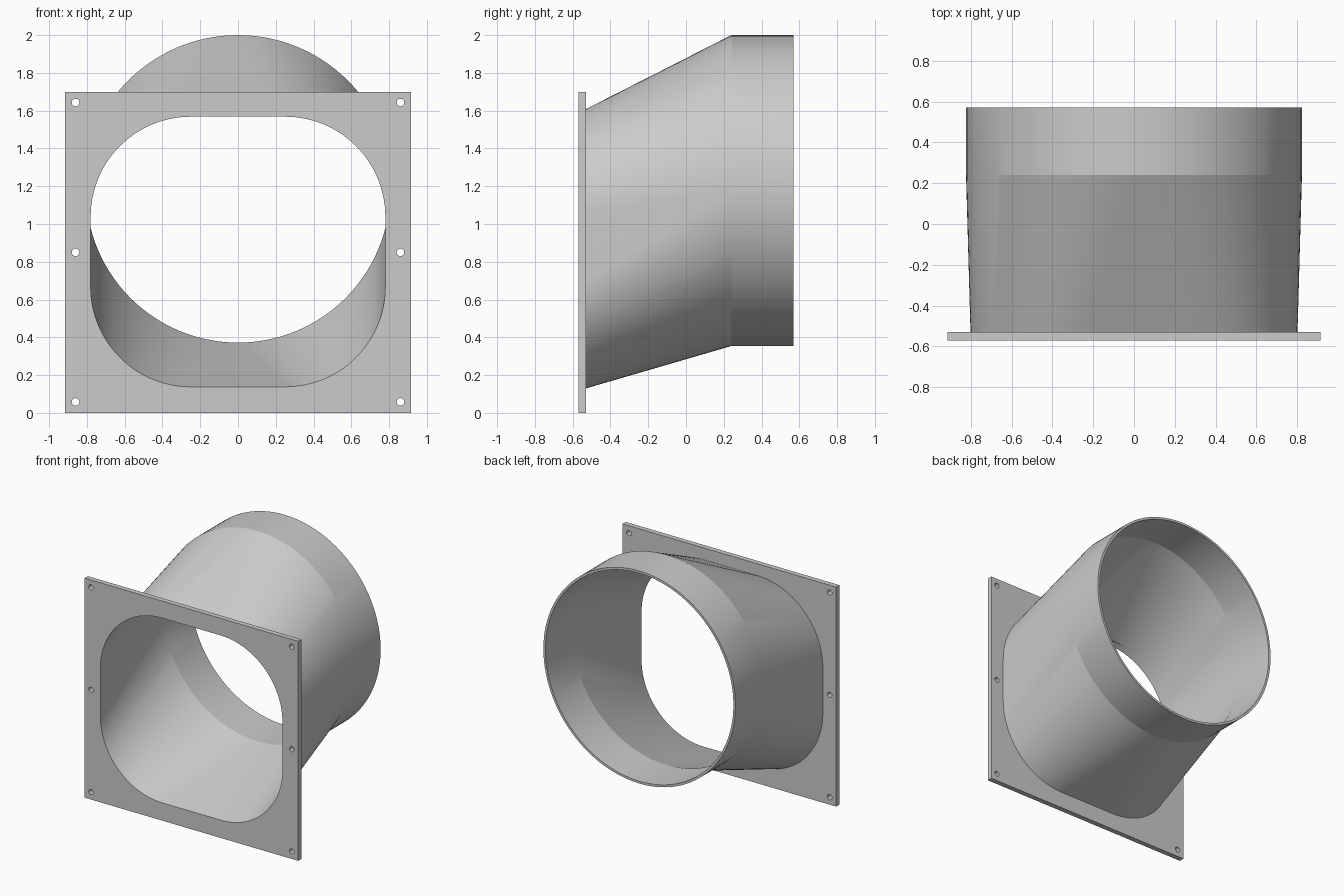
import bpy, bmesh
from math import pi, sin, cos, radians

if "Cube" in bpy.data.objects:
    bpy.data.objects.remove(bpy.data.objects["Cube"])

grey = bpy.data.materials.new("sheet metal grey")
grey.use_nodes = True
GREY = (0.6, 0.6, 0.6, 1)
grey.diffuse_color = GREY
grey.node_tree.nodes["Principled BSDF"].inputs["Base Color"].default_value = GREY

FRONT, KINK, BACK = -0.57, 0.24, 0.57
PLATE_THICK = 0.04
OPEN_Z, ROUND_Z = 0.853, 1.177
STEPS = 28                      # segments per quarter turn


def rounded_outline(flat_x, flat_z, radius, centre_z, centre_x=0):
    """Closed (x, z) outline: four quarter arcs joined by straight sides."""
    points = []
    for corner, (sx, sz) in enumerate([(1, 1), (-1, 1), (-1, -1), (1, -1)]):
        for i in range(STEPS + 1):
            a = (corner + i / STEPS) * pi / 2
            points.append((centre_x + sx * flat_x + radius * cos(a),
                           centre_z + sz * flat_z + radius * sin(a)))
    return points


def finish(obj):
    bpy.ops.object.select_all(action='DESELECT')
    obj.select_set(True)
    bpy.context.view_layer.objects.active = obj
    bpy.ops.object.shade_smooth_by_angle(angle=radians(10))


def make_duct():
    """Thin wall running from the rounded opening to the round collar."""
    def opening(r):
        return rounded_outline(0.25, 0.185, r, OPEN_Z)

    def circle(r):
        return rounded_outline(0, 0, r, ROUND_Z)

    rings = [(opening(0.55), FRONT), (circle(0.823), KINK), (circle(0.823), BACK),
             (circle(0.805), BACK), (circle(0.805), KINK), (opening(0.53), FRONT)]
    bm = bmesh.new()
    loops = [[bm.verts.new((x, y, z)) for x, z in pts] for pts, y in rings]
    count = len(loops[0])
    for k, a in enumerate(loops):
        b = loops[(k + 1) % len(loops)]
        for i in range(count):
            j = (i + 1) % count
            bm.faces.new((a[i], a[j], b[j], b[i]))
    # doubled points on the circles merge, leaving flat triangles on each side
    bmesh.ops.remove_doubles(bm, verts=bm.verts, dist=1e-5)
    bmesh.ops.recalc_face_normals(bm, faces=bm.faces)
    mesh = bpy.data.meshes.new("duct_transition")
    bm.to_mesh(mesh)
    bm.free()
    mesh.materials.append(grey)
    obj = bpy.data.objects.new("duct_transition", mesh)
    bpy.context.collection.objects.link(obj)
    finish(obj)


def make_flange():
    """Flat plate with the duct opening and six screw holes."""
    curve = bpy.data.curves.new("flange_plate", 'CURVE')
    curve.dimensions = '2D'
    curve.fill_mode = 'BOTH'
    curve.extrude = PLATE_THICK / 2
    outlines = [[(-0.915, 0), (0.915, 0), (0.915, 1.7), (-0.915, 1.7)],
                rounded_outline(0.25, 0.184, 0.543, 0.858)]
    for x in (-0.86, 0.86):
        for z in (0.058, 0.85, 1.643):
            outlines.append(rounded_outline(0, 0, 0.02, z, x)[::4])
    for pts in outlines:
        spline = curve.splines.new('POLY')
        spline.points.add(len(pts) - 1)
        for p, (x, z) in zip(spline.points, pts):
            p.co = (x, z, 0, 1)
        spline.use_cyclic_u = True
    curve.materials.append(grey)
    obj = bpy.data.objects.new("flange_plate", curve)
    bpy.context.collection.objects.link(obj)
    obj.location.y = FRONT + PLATE_THICK / 2
    obj.rotation_euler.x = pi / 2
    bpy.ops.object.select_all(action='DESELECT')
    obj.select_set(True)
    bpy.context.view_layer.objects.active = obj
    bpy.ops.object.convert(target='MESH')
    finish(bpy.context.object)


make_duct()
make_flange()
